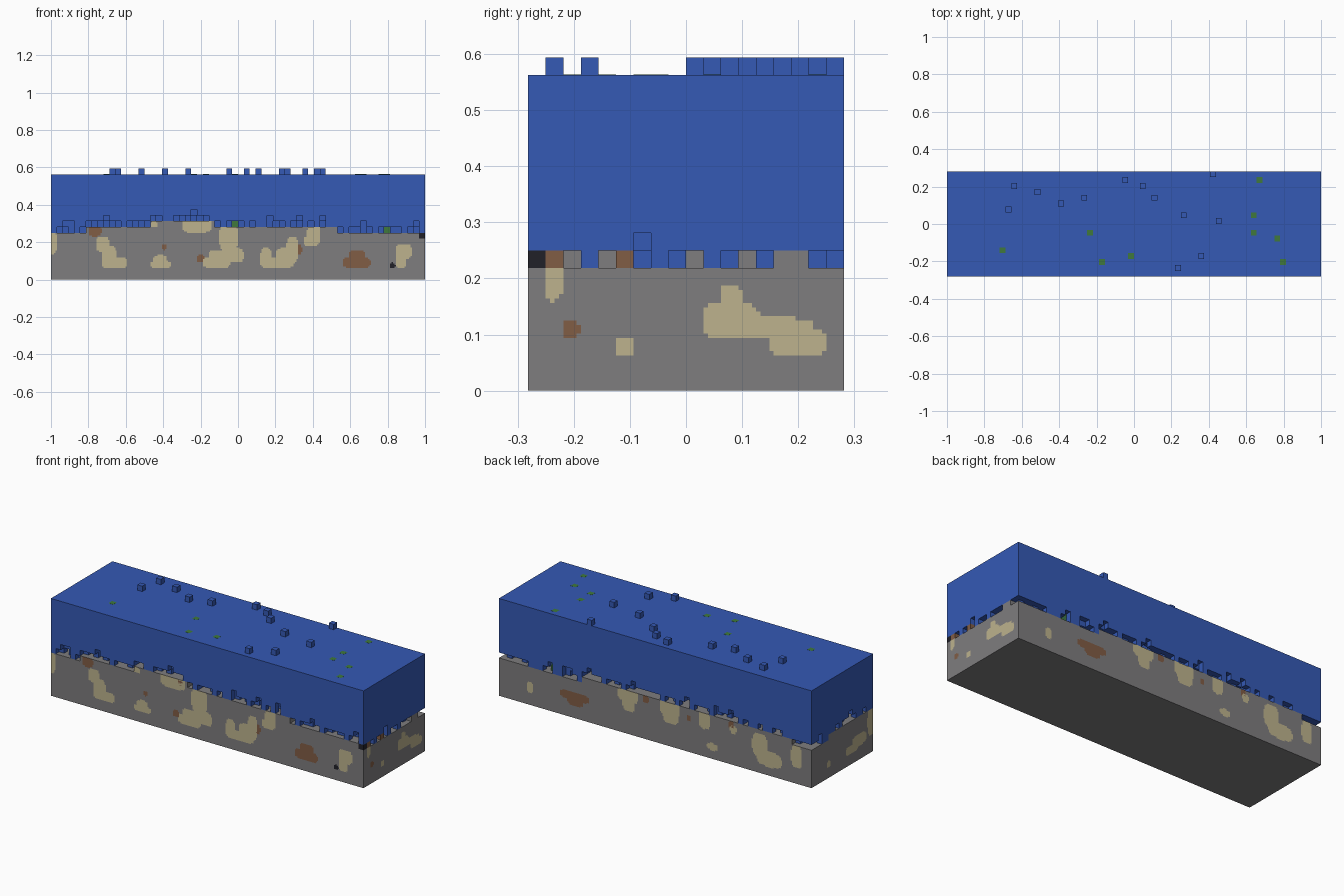
import bpy
import bmesh
import random
from mathutils import Vector

random.seed(4)
cube = bpy.data.objects.get("Cube")
if cube:
    bpy.data.objects.remove(cube, do_unlink=True)

UNIT = 1 / 32            # edge of one block
NX, NY, SURFACE = 64, 18, 18
HALF_Y = NY * UNIT / 2


def material(name, rgb):
    mat = bpy.data.materials.new(name)
    mat.use_nodes = True
    mat.diffuse_color = (*rgb, 1)
    shader = mat.node_tree.nodes["Principled BSDF"]
    shader.inputs["Base Color"].default_value = (*rgb, 1)
    shader.inputs["Roughness"].default_value = 0.9
    return mat


WATER = material("water_blue", (0.035, 0.1, 0.46))
STONE = material("stone_grey", (0.21, 0.205, 0.21))
SAND = material("sand_tan", (0.51, 0.45, 0.27))
DIRT = material("dirt_brown", (0.22, 0.11, 0.06))
COAL = material("coal_black", (0.015, 0.015, 0.022))
WEED = material("weed_green", (0.05, 0.19, 0.045))


def finish(name, bm, mat):
    mesh = bpy.data.meshes.new(name)
    bm.to_mesh(mesh)
    bm.free()
    mesh.materials.append(mat)
    obj = bpy.data.objects.new(name, mesh)
    bpy.context.collection.objects.link(obj)
    return obj


def block_mesh(name, cells, mat):
    """Skin a set of block cells, keeping only the exposed faces."""
    bm = bmesh.new()
    corners = {}

    def corner(key):
        if key not in corners:
            i, j, k = key
            corners[key] = bm.verts.new((i * UNIT - 1, j * UNIT - HALF_Y, k * UNIT))
        return corners[key]

    for cell in cells:
        for axis in range(3):
            for side in (0, 1):
                beside = list(cell)
                beside[axis] += 2 * side - 1
                if tuple(beside) in cells:
                    continue
                ring = []
                for a, b in ((0, 0), (1, 0), (1, 1), (0, 1)):
                    key = list(cell)
                    key[axis] += side
                    key[(axis + 1) % 3] += a
                    key[(axis + 2) % 3] += b
                    ring.append(corner(tuple(key)))
                bm.faces.new(ring if side else ring[::-1])
    return finish(name, bm, mat)


def ground_height(i, j):
    """Seabed height in blocks: a ridge at the front, low at the back corners."""
    height = 8
    if j < 7 and 6 <= i < 49:
        height += 1
    if j < 3 and 17 <= i < 28:
        height += 1
    if i > 58 and (j > 2 or i > 62) or j > 12 and (i < 4 or i > 46):
        height = 7
    return height


# Seabed and the water above it, with a ragged gap between them
columns = [(i, j) for i in range(NX) for j in range(NY)]
seabed, water = set(), set()
for i, j in columns:
    top = ground_height(i, j)
    seabed.update((i, j, k) for k in range(top))
    gap = random.choices((0, 1, 2), (0.3, 0.6, 0.1))[0]
    water.update((i, j, k) for k in range(top + gap, SURFACE))

# Loose blocks lying on the right edge
seabed.update({(63, 14, 7), (63, 15, 7)})
dirt_blocks = {(63, 1, 7), (63, 5, 7)}
coal_blocks = {(63, 0, 7)}
water -= seabed | dirt_blocks | coal_blocks

block_mesh("seabed", seabed, STONE)
block_mesh("dirt_blocks", dirt_blocks, DIRT)
block_mesh("coal_block", coal_blocks, COAL)

# Single blocks standing on the water surface
ripples = [(10, 11), (11, 15), (15, 14), (19, 12), (23, 13), (30, 16), (33, 15),
           (35, 13), (40, 10), (39, 1), (43, 3), (46, 9), (45, 17)]
water.update((i, j, SURFACE) for i, j in ripples)
block_mesh("water", water, WATER)

# Weed stalks growing from the seabed to the surface
weeds = [(53, 16), (52, 10), (52, 7), (56, 6), (57, 2), (24, 7), (26, 2), (31, 3), (9, 4)]
bm = bmesh.new()
for i, j in weeds:
    low, high = ground_height(i, j) * UNIT, SURFACE * UNIT + 0.0005
    stalk = bmesh.ops.create_cube(bm, size=1)["verts"]
    bmesh.ops.scale(bm, verts=stalk, vec=(UNIT, UNIT, high - low))
    bmesh.ops.translate(bm, verts=stalk, vec=(
        (i + 0.5) * UNIT - 1, (j + 0.5) * UNIT - HALF_Y, (low + high) / 2))
finish("weed_stalks", bm, WEED)


def inside(blob, u, z):
    """Rounded box test; blob is left, right, low, high in hundredths."""
    left, right, low, high = (value / 100 for value in blob)
    du = (2 * u - left - right) / (right - left)
    dz = (2 * z - low - high) / (high - low)
    return abs(du) ** 3 + abs(dz) ** 3 <= 1


def patches(name, side, blobs, mat):
    """Thin stepped plates on one side of the seabed."""
    step = UNIT / 4
    across = side in ("front", "back")
    reach = 1 if across else HALF_Y
    sign = 1 if side in ("back", "right") else -1
    bm = bmesh.new()

    def point(u, z):
        out = sign * ((HALF_Y if across else 1) + 0.001)
        return Vector((u, out, z) if across else (out, u, z))

    count = round(2 * reach / step)
    for row in range(40):
        z = row * step
        start = None
        for col in range(count + 1):
            u = col * step - reach
            far = (NY if across else NX) - 1 if sign > 0 else 0
            cell = (col // 4, far) if across else (far, col // 4)
            covered = (col < count and row // 4 < ground_height(*cell)
                       and any(inside(b, u + step / 2, z + step / 2) for b in blobs))
            if covered and start is None:
                start = u
            elif not covered and start is not None:
                ring = [point(start, z), point(u, z), point(u, z + step), point(start, z + step)]
                if across == (sign > 0):
                    ring.reverse()
                bm.faces.new([bm.verts.new(p) for p in ring])
                start = None
    finish(f"{side}_{name}", bm, mat)


# Sand, dirt and coal patches on each side
patches("sand", "front", [
    (-103, -97, 13, 27), (-76, -69, 15, 23), (-73, -65, 6, 18), (-72, -59, 6, 12),
    (-47, -36, 6, 10), (-45, -38, 8, 13), (-47, -43, 28, 31), (-30, -14, 25, 33),
    (-10, 0, 15, 30), (-6, 3, 9, 17), (-19, -4, 6, 12), (-16, -6, 9, 16),
    (12, 18, 6, 17), (12, 30, 6, 12), (20, 31, 7, 17), (26, 32, 9, 23),
    (37, 44, 18, 30), (35, 42, 18, 23), (84, 93, 11, 19), (84, 90, 6, 17)], SAND)
patches("dirt", "front", [
    (-80, -73, 23, 29), (-41, -38, 16, 19), (-19, -16, 28, 32), (-22, -18, 9, 13),
    (30, 34, 13, 19), (56, 71, 6, 12), (59, 68, 8, 16)], DIRT)
patches("coal", "front", [(81, 84, 6, 9)], COAL)

patches("sand", "right", [
    (3, 13, 9, 16), (6, 10, 12, 19), (8, 23, 9, 13), (15, 25, 6, 11),
    (-25, -22, 16, 24), (-12.5, -9.5, 6, 9.5)], SAND)
patches("dirt", "right", [(-22, -19, 9.5, 12.5)], DIRT)

patches("sand", "back", [
    (78, 82, 7, 13), (11, 24, 18, 27), (13, 21, 13, 24), (-16, -3, 17, 27),
    (-15, -5, 13, 24), (-35, -28, 16, 26), (-40, -33, 5, 9), (-52, -48, 18, 23),
    (-72, -62, 9, 23), (-81, -65, 5, 14), (-94, -87, 9, 22)], SAND)
patches("dirt", "back", [
    (42, 61, 10, 15), (46, 56, 7, 13), (4, 8, 21, 25), (-23, -20, 18, 21),
    (-50, -47, 21, 25)], DIRT)

patches("sand", "left", [
    (-30, -23, 10, 27), (-22, -9, 8, 15), (-14, -3, 6, 11), (11, 14, 6, 10)], SAND)
